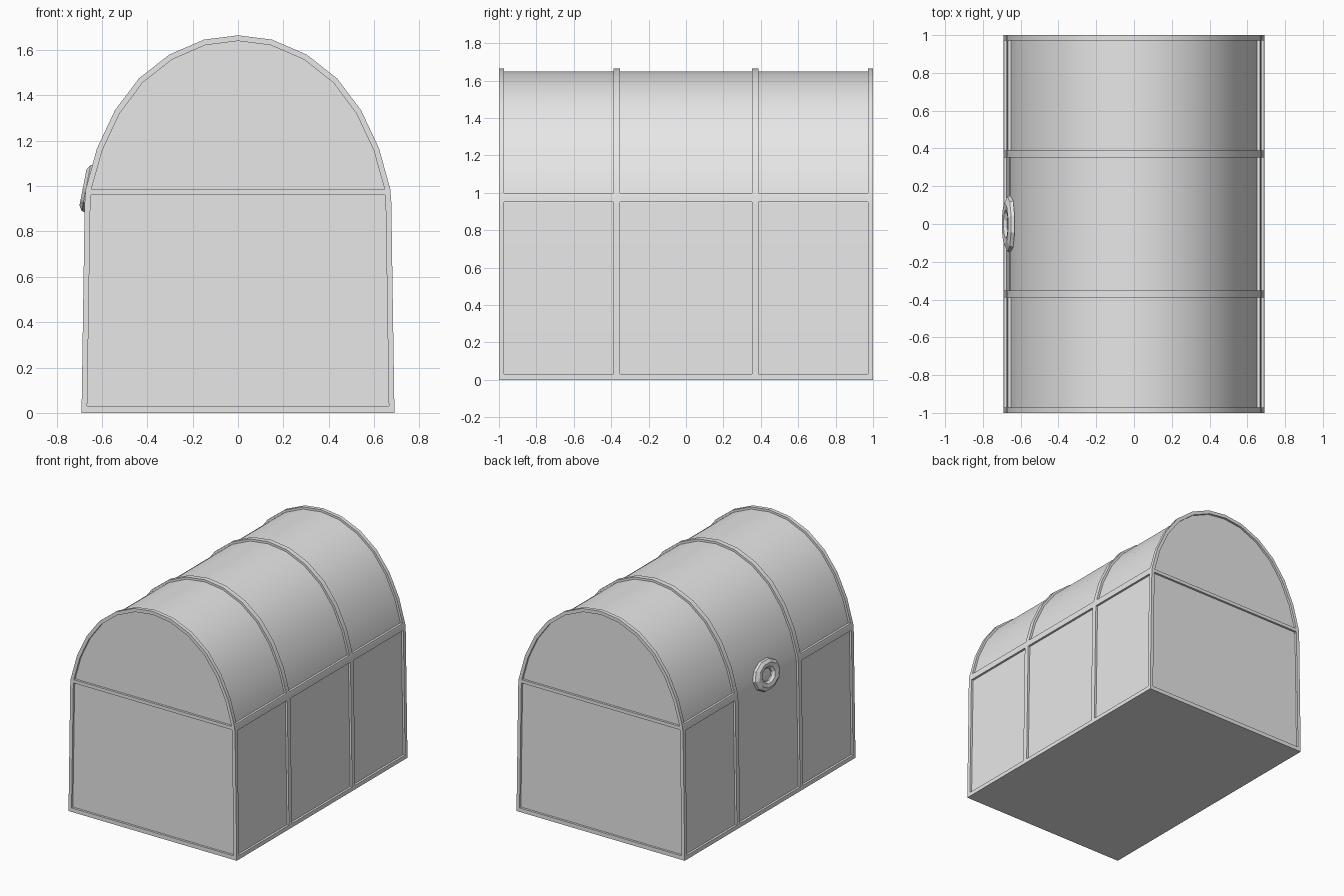
import bpy
import math
from mathutils import Vector, Matrix

cube = bpy.data.objects.get("Cube")
if cube:
    bpy.data.objects.remove(cube, do_unlink=True)

grey = bpy.data.materials.new("plain_grey")
grey.use_nodes = True
grey.diffuse_color = (0.8, 0.8, 0.8, 1)
grey.node_tree.nodes["Principled BSDF"].inputs["Base Color"].default_value = (0.8, 0.8, 0.8, 1)

SPRING = 0.985   # height where the lid arch starts
DEPTH = 0.016    # how far panels sit behind the frame
HALF = [(0.69, 0), (0.676, 0.93), (0.672, SPRING), (0.622, 1.166), (0.543, 1.334),
        (0.437, 1.475), (0.303, 1.58), (0.15, 1.646)]


def make(name, verts, faces, smooth=True):
    mesh = bpy.data.meshes.new(name)
    mesh.from_pydata(verts, [], faces)
    mesh.materials.append(grey)
    obj = bpy.data.objects.new(name, mesh)
    bpy.context.collection.objects.link(obj)
    bpy.ops.object.select_all(action='DESELECT')
    obj.select_set(True)
    bpy.context.view_layer.objects.active = obj
    bpy.ops.object.mode_set(mode='EDIT')
    bpy.ops.mesh.select_all(action='SELECT')
    bpy.ops.mesh.normals_make_consistent(inside=False)
    bpy.ops.object.mode_set(mode='OBJECT')
    if smooth:
        bpy.ops.object.shade_smooth_by_angle(angle=math.radians(30))
    return obj


def outline(inset, floor):
    """Closed chest section, moved inward by inset, with its base at floor."""
    pts = []
    for x, z in HALF + [(0, 1.665)]:
        if z <= SPRING:
            pts.append((x - inset, max(z, floor)))
        else:
            d = Vector((x, z - SPRING)).normalized() * inset
            pts.append((x - d.x, z - d.y))
    return pts + [(-x, z) for x, z in reversed(pts[:-1])]


def prism(name, section, y0, y1, smooth=True):
    n = len(section)
    verts = [(x, y, z) for y in (y0, y1) for x, z in section]
    faces = [tuple(range(n)), tuple(range(n, 2 * n))]
    faces += [(i, (i + 1) % n, n + (i + 1) % n, n + i) for i in range(n)]
    return make(name, verts, faces, smooth)


def loft(rings):
    """Faces joining closed rings of points, last back to first."""
    n, m = len(rings[0]), len(rings)
    verts = [p for ring in rings for p in ring]
    faces = [(j * n + i, j * n + (i + 1) % n, (j + 1) % m * n + (i + 1) % n, (j + 1) % m * n + i)
             for j in range(m) for i in range(n)]
    return verts, faces


def hoop(name, inset, floor, y0, y1):
    outer, inner = outline(0, 0), outline(inset, floor)
    rings = [[(x, y, z) for x, z in loop]
             for loop, y in ((outer, y0), (outer, y1), (inner, y1), (inner, y0))]
    make(name, *loft(rings))


# Panelled body and barrel lid
prism("chest_body", outline(DEPTH, 0.01), DEPTH - 1, 1 - DEPTH)

# Bottom frame
prism("bottom_frame", [(-0.69, 0), (0.69, 0), (0.6895, 0.03), (-0.6895, 0.03)], -1, 1, False)

# Hoops and end bars, front and back
for side, label in ((-1, "front"), (1, "back")):
    hoop(label + "_end_frame", 0.025, 0.03, side * 0.972, side)
    hoop(label + "_middle_hoop", 0.03, 0.02, side * 0.352, side * 0.388)
    prism(label + "_end_bar", [(-0.66, 0.96), (0.66, 0.96), (0.66, SPRING), (-0.66, SPRING)],
          side * 0.975, side, False)

# Side bands under the lid, left open behind the ring on one side
for side, label in ((1, "left"), (-1, "right")):
    band = [(0.64, 0.95), (0.6745, 0.95), (0.672, SPRING), (0.668, 1.0), (0.64, 1.0)]
    band = [(side * x, z) for x, z in band]
    spans = [(-0.99, 0.99)] if side > 0 else [(-0.99, -0.37), (0.37, 0.99)]
    for i, (y0, y1) in enumerate(spans):
        prism(f"{label}_band_{i + 1}", band, y0, y1)

# Lock ring, leaning with the wall
tilt = Matrix.Translation((-0.662, 0, 0.99)) @ Matrix.Rotation(math.radians(11), 4, 'Y')
SIDES = 10
rings = []
for ry, rz, out in ((0.15, 0.112, -0.01), (0.146, 0.108, 0.008), (0.115, 0.085, 0.022),
                    (0.075, 0.06, 0.018), (0.058, 0.046, 0.002), (0.058, 0.046, -0.01)):
    rings.append([tilt @ Vector((-out, ry * math.cos(a), rz * math.sin(a)))
                  for a in (math.tau * i / SIDES for i in range(SIDES))])
make("lock_ring", *loft(rings), smooth=False)
